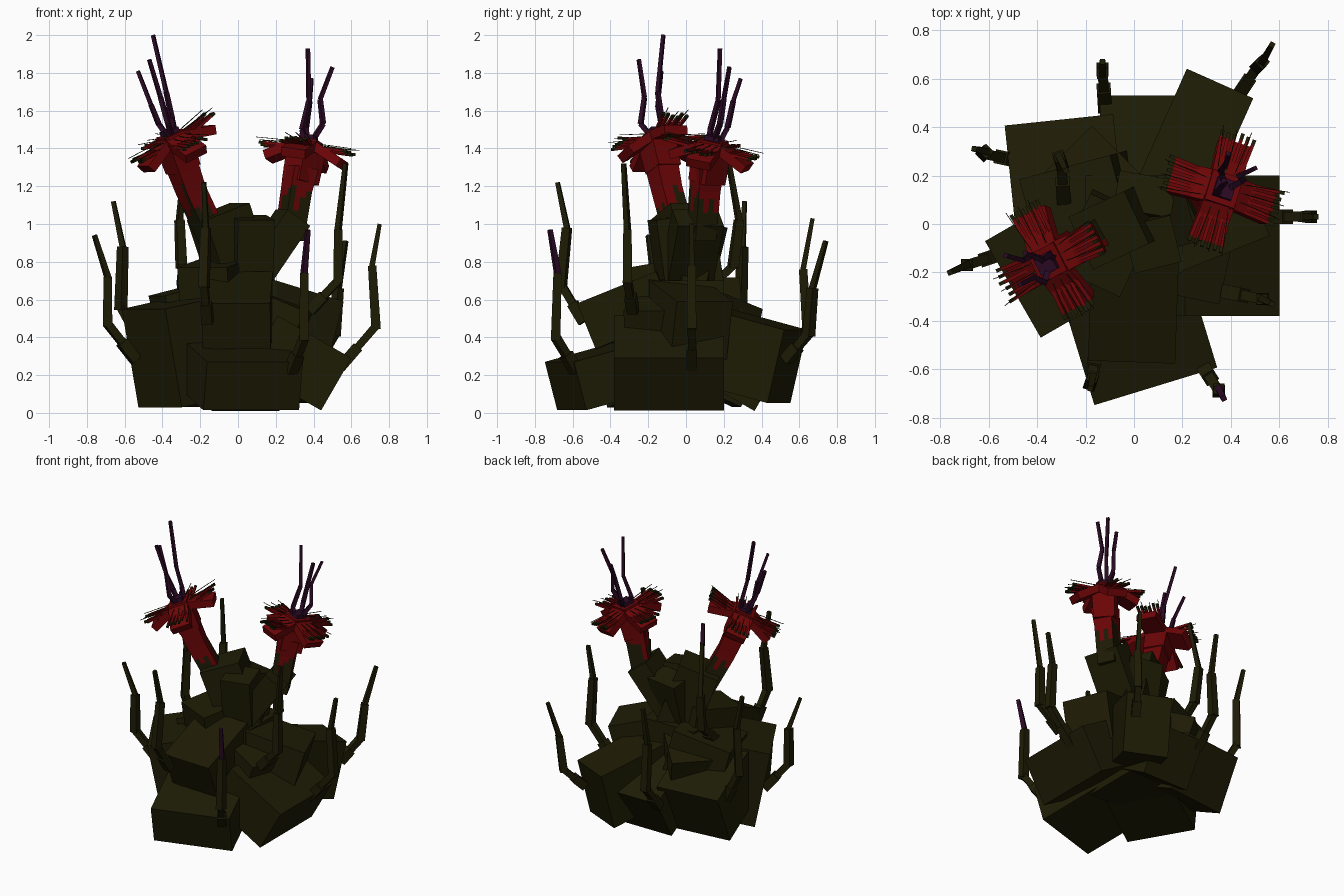
import bpy, bmesh, math, random
from mathutils import Vector, Matrix

if "Cube" in bpy.data.objects:
    bpy.data.objects.remove(bpy.data.objects["Cube"])

random.seed(4)


def material(name, rgb):
    m = bpy.data.materials.new(name)
    m.diffuse_color = (*rgb, 1)
    m.use_nodes = True
    m.node_tree.nodes["Principled BSDF"].inputs["Base Color"].default_value = m.diffuse_color
    return m


MATS = [material("dark_olive", (0.0125, 0.0115, 0.0015)),
        material("deep_red", (0.150, 0.0015, 0.002)),
        material("dark_purple", (0.024, 0.003, 0.018))]
OLIVE, RED, PURPLE = 0, 1, 2


def finish(name, bm):
    bmesh.ops.recalc_face_normals(bm, faces=bm.faces)
    me = bpy.data.meshes.new(name)
    bm.to_mesh(me)
    bm.free()
    for m in MATS:
        me.materials.append(m)
    ob = bpy.data.objects.new(name, me)
    bpy.context.collection.objects.link(ob)
    return ob


def cuboid(bm, matrix, mat):
    """Unit cube placed by a matrix."""
    verts = bmesh.ops.create_cube(bm, size=1, matrix=matrix)["verts"]
    for f in {f for v in verts for f in v.link_faces}:
        f.material_index = mat


def segment(bm, p, q, w0, w1, mat):
    """Tapered square bar from p to q."""
    p, q = Vector(p), Vector(q)
    d = q - p
    rot = d.to_track_quat('Z', 'Y').to_matrix().to_4x4()
    verts = bmesh.ops.create_cube(bm, size=1)["verts"]
    for v in verts:
        w = w1 if v.co.z > 0 else w0
        v.co = p + rot @ Vector((v.co.x * w, v.co.y * w, (v.co.z + .5) * d.length))
    for f in {f for v in verts for f in v.link_faces}:
        f.material_index = mat


def rock(name, edge, yaw, tilt, depth, width, height):
    """Block hung from the middle of its outer top edge, leaning outward."""
    m = (Matrix.Translation(edge) @ Matrix.Rotation(math.radians(yaw), 4, 'Z')
         @ Matrix.Rotation(math.radians(tilt), 4, 'Y')
         @ Matrix.Translation((-depth / 2, 0, -height / 2))
         @ Matrix.Diagonal((depth, width, height, 1)))
    bm = bmesh.new()
    cuboid(bm, m, OLIVE)
    finish(name, bm)


# Body: lower ring, upper ring and central towers of leaning blocks
rock("core_block", (0.20, 0, 0.70), 0, 0, 0.40, 0.40, 0.60)
rock("right_block", (0.60, -0.09, 0.29), 0, 30, 0.45, 0.58, 0.32)
rock("front_block", (0.09, -0.67, 0.27), -73, 15, 0.50, 0.53, 0.265)
rock("left_front_block", (-0.50, -0.27, 0.55), 210, 11, 0.50, 0.46, 0.53)
rock("left_back_block", (-0.31, 0.43, 0.38), 96, 25, 0.45, 0.45, 0.385)
rock("back_block", (0.04, 0.53, 0.30), 90, 30, 0.45, 0.36, 0.335)
rock("right_back_block", (0.355, 0.58, 0.44), 66, 14, 0.55, 0.30, 0.40)
rock("upper_front_block", (-0.01, -0.57, 0.58), -92, 22, 0.45, 0.36, 0.26)
rock("upper_right_block", (0.38, -0.20, 0.54), -12, 22, 0.34, 0.27, 0.28)
rock("upper_right_back_block", (0.50, 0.10, 0.59), 22, 16, 0.42, 0.32, 0.32)
rock("upper_left_block", (-0.43, 0.02, 0.62), 195, 14, 0.40, 0.34, 0.32)
rock("upper_back_block", (-0.28, 0.30, 0.55), 135, 16, 0.40, 0.30, 0.30)
rock("shoulder_block", (-0.19, -0.24, 0.77), 245, 9, 0.34, 0.29, 0.28)
rock("left_tower", (-0.22, -0.08, 1.02), 205, 20, 0.27, 0.24, 0.45)
rock("right_tower", (0.35, 0.08, 0.99), 15, 35, 0.15, 0.25, 0.42)
rock("front_tower", (0.10, -0.18, 1.02), -76, 8, 0.20, 0.20, 0.36)
rock("back_tower", (0.06, 0.20, 0.98), 80, 14, 0.16, 0.24, 0.40)

# Tentacles: root, elbow, knee, tip
TENTACLES = {
    "back": [(-.12, .48, .26), (-.13, .64, .45), (-.13, .62, .76), (-.13, .67, 1.03)],
    "left_back": [(-.48, .26, .30), (-.62, .29, .56), (-.61, .30, .88), (-.66, .31, 1.12)],
    "left_front": [(-.54, -.12, .28), (-.69, -.17, .47), (-.69, -.17, .72), (-.76, -.20, .94)],
    "right_back": [(.43, .53, .28), (.51, .65, .42), (.53, .67, .66), (.57, .74, .91)],
    "right": [(.54, .03, .24), (.73, .03, .46), (.71, .03, .78), (.75, .03, 1.00)],
    "front_right": [(.28, -.58, .22), (.35, -.69, .40), (.35, -.68, .74), (.37, -.72, .97)],
    "front_left": [(-.16, -.54, .48), (-.18, -.66, .68), (-.17, -.63, .98), (-.18, -.68, 1.22)],
    "upper_left": [(-.29, .10, .64), (-.30, .25, .78), (-.31, .28, 1.02), (-.28, .22, 1.36)],
    "upper_right": [(.38, -.28, .54), (.53, -.31, .70), (.53, -.31, .97), (.57, -.33, 1.32)],
}
for name, pts in TENTACLES.items():
    bm = bmesh.new()
    a, b, c, d = map(Vector, pts)
    segment(bm, a, a.lerp(b, .5), .058, .058, OLIVE)
    segment(bm, a.lerp(b, .3), b, .040, .042, OLIVE)
    segment(bm, b - (c - b) * .05, c, .050, .044, OLIVE)
    segment(bm, c - (d - c) * .05, d, .030, .022, PURPLE if name == "front_right" else OLIVE)
    finish(name + "_tentacle", bm)


def neck(name, pts, widths):
    """Square stalk in small patches, turning from olive to red with height."""
    bm = bmesh.new()
    n, side = 14, 4
    d = (Vector(pts[-1]) - Vector(pts[0])).to_track_quat('Z', 'Y')
    rings = []
    for i in range(n + 1):
        t = i / n * (len(pts) - 1)
        k = min(int(t), len(pts) - 2)
        c = Vector(pts[k]).lerp(Vector(pts[k + 1]), t - k)
        w = widths[k] + (widths[k + 1] - widths[k]) * (t - k)
        path = [Matrix.Rotation(q * math.pi / 2, 3, 'Z') @ Vector((w / 2, w * (s / side - .5), 0))
                for q in range(4) for s in range(side)]
        rings.append([bm.verts.new(c + d @ p) for p in path])
    m = len(rings[0])
    reach = [random.uniform(1.04, 1.22) for _ in range(m)]
    for r0, r1 in zip(rings, rings[1:]):
        for j in range(m):
            f = bm.faces.new((r0[j], r0[(j + 1) % m], r1[(j + 1) % m], r1[j]))
            f.material_index = OLIVE if f.calc_center_median().z < reach[j] else RED
    for ring, mat in ((rings[0], OLIVE), (rings[-1], RED)):
        bm.faces.new(ring).material_index = mat
    finish(name, bm)


def flower(side, centre, axis, yaw, throat, droops):
    """Head with four drooping petals, fringes and a purple heart."""
    frame = Matrix.Translation(centre) @ Vector(axis).to_track_quat('Z', 'Y').to_matrix().to_4x4()
    # Turn about the axis so that the first petal points along yaw in plan
    want = Vector((math.cos(math.radians(yaw)), math.sin(math.radians(yaw)), 0))
    local = frame.to_3x3().inverted() @ want
    frame = frame @ Matrix.Rotation(math.atan2(local.y, local.x), 4, 'Z')
    bm = bmesh.new()
    segment(bm, throat, centre, .14, .15, RED)
    cuboid(bm, frame @ Matrix.Diagonal((.13, .13, .07, 1)), RED)
    finish(side + "_head", bm)
    bm = bmesh.new()
    cuboid(bm, frame @ Matrix.Translation((0, 0, .035)) @ Matrix.Diagonal((.08, .08, .05, 1)), PURPLE)
    finish(side + "_heart", bm)
    petals, fringe = bmesh.new(), bmesh.new()
    for k, droop in enumerate(droops):
        p = (frame @ Matrix.Rotation(k * math.pi / 2, 4, 'Z') @ Matrix.Translation((.045, 0, .02))
             @ Matrix.Rotation(math.radians(droop), 4, 'Y'))
        cuboid(petals, p @ Matrix.Translation((.095, 0, -.015)) @ Matrix.Diagonal((.19, .135, .05, 1)), RED)
        for j in range(6):
            y = (j - 2.5) * .023
            lift = random.uniform(.045, .075)
            # Red bristles with olive tips, and a few fine hairs above them
            root, tip = Vector((.07, y, .0)), Vector((.195, y * 1.2, lift))
            mid = root.lerp(tip, .82)
            segment(fringe, p @ root, p @ mid, .015, .015, RED)
            segment(fringe, p @ mid, p @ tip, .015, .015, OLIVE)
            if j % 2:
                segment(fringe, p @ Vector((.03, y * .8, .01)), p @ Vector((.20, y * 1.3, lift + .03)),
                        .004, .003, OLIVE)
    finish(side + "_petals", petals)
    finish(side + "_fringe", fringe)


# Two flowering stalks
neck("left_neck", [(-.13, -.03, .92), (-.25, -.10, 1.18), (-.30, -.13, 1.32)], [.12, .12, .13])
neck("right_neck", [(.27, .08, .92), (.31, .10, 1.18), (.335, .11, 1.30)], [.12, .125, .14])
flower("left", (-.345, -.155, 1.445), (-.40, -.18, 1), 27, (-.29, -.12, 1.29), (14, 26, 26, 30))
flower("right", (.365, .14, 1.41), (.18, .15, 1), -17, (.33, .11, 1.22), (24, 26, 28, 26))

# Feelers rising from each heart
FEELERS = {
    "left_a": [(-.33, -.14, 1.46), (-.35, -.13, 1.56), (-.38, -.15, 1.70), (-.45, -.12, 2.0)],
    "left_b": [(-.35, -.18, 1.46), (-.37, -.24, 1.53), (-.41, -.22, 1.67), (-.47, -.25, 1.87)],
    "left_c": [(-.37, -.15, 1.46), (-.42, -.13, 1.53), (-.46, -.15, 1.63), (-.53, -.13, 1.81)],
    "right_a": [(.36, .12, 1.42), (.34, .13, 1.50), (.375, .17, 1.65), (.37, .18, 1.93)],
    "right_b": [(.38, .14, 1.42), (.45, .18, 1.53), (.435, .20, 1.66), (.50, .23, 1.83)],
    "right_c": [(.37, .17, 1.42), (.36, .22, 1.51), (.38, .25, 1.65), (.39, .29, 1.77)],
}
for name, pts in FEELERS.items():
    bm = bmesh.new()
    for (p, q), w in zip(zip(pts, pts[1:]), (.026, .024, .020)):
        segment(bm, p, q, w, w * .9, PURPLE)
    finish(name + "_feeler", bm)
